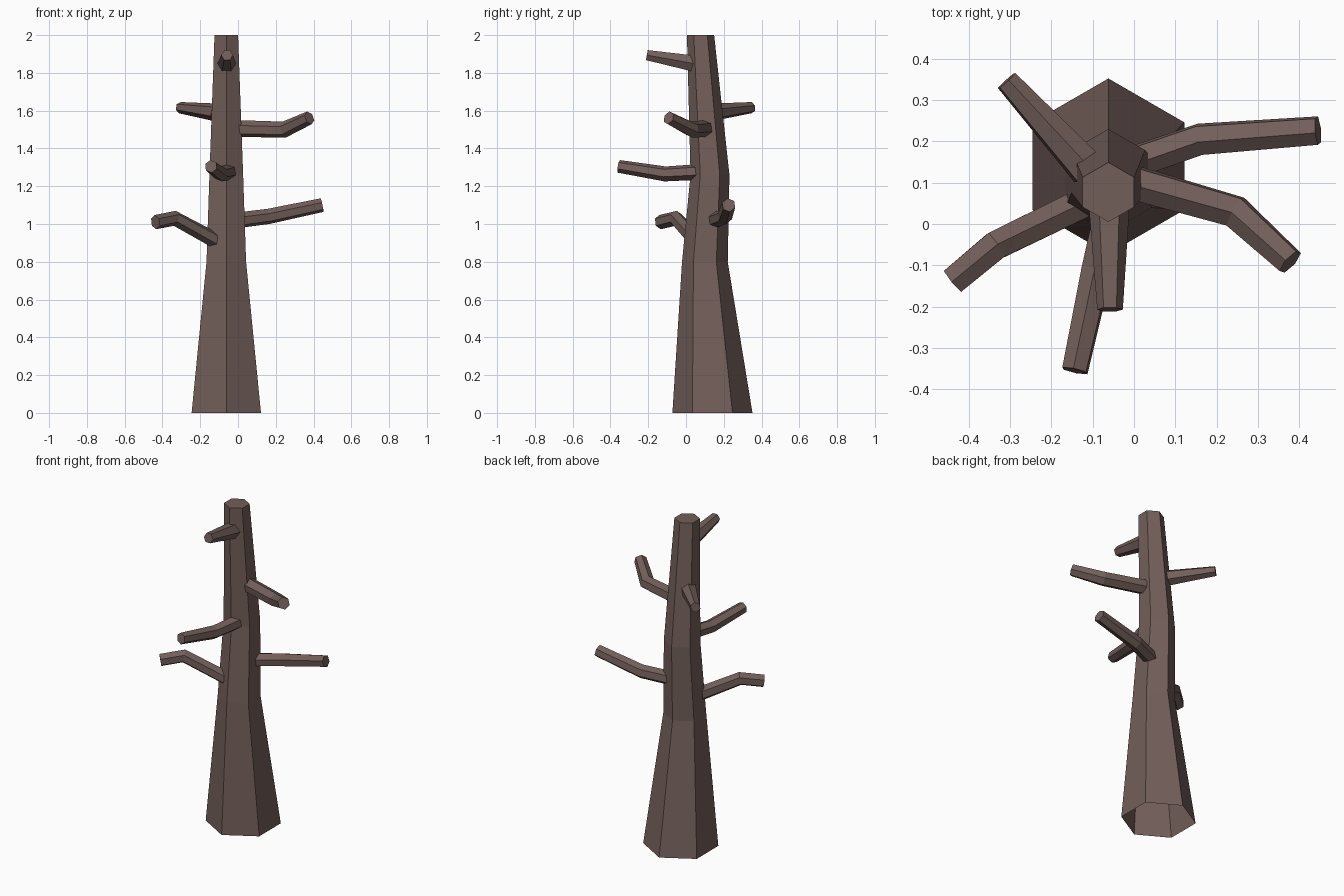
import bpy, bmesh, math
from mathutils import Vector

cube = bpy.data.objects.get("Cube")
if cube:
    bpy.data.objects.remove(cube, do_unlink=True)

bark = bpy.data.materials.new("brown bark")
bark.use_nodes = True
colour = (0.17, 0.114, 0.102, 1)
bark.diffuse_color = colour
bark.node_tree.nodes["Principled BSDF"].inputs["Base Color"].default_value = colour

UP = Vector((0, 0, 1))


def loft(name, rings, close_start=True):
    """Skin matching rings of points into a flat-faced tube."""
    bm = bmesh.new()
    loops = [[bm.verts.new(p) for p in ring] for ring in rings]
    n = len(loops[0])
    for a, b in zip(loops, loops[1:]):
        for i in range(n):
            j = (i + 1) % n
            bm.faces.new((a[i], a[j], b[j], b[i]))
    bm.faces.new(loops[-1])
    if close_start:
        bm.faces.new(loops[0][::-1])
        bmesh.ops.recalc_face_normals(bm, faces=bm.faces)
    mesh = bpy.data.meshes.new(name)
    bm.to_mesh(mesh)
    bm.free()
    mesh.materials.append(bark)
    obj = bpy.data.objects.new(name, mesh)
    bpy.context.collection.objects.link(obj)
    return obj


def hexagon(centre, radius, u, v, phase):
    angles = [math.radians(phase + 60 * i) for i in range(6)]
    return [Vector(centre) + radius * (math.cos(a) * u + math.sin(a) * v) for a in angles]


def branch(name, path, radii, phase):
    """Six-sided tapering tube along a bent path."""
    pts = [Vector(p) for p in path]
    rings = []
    for i, p in enumerate(pts):
        # each ring faces along the average of its neighbouring segments
        dirs = [(b - a).normalized() for a, b in zip(pts, pts[1:])][max(0, i - 1):i + 1]
        t = sum(dirs, Vector()).normalized()
        side = t.cross(UP).normalized()
        rings.append(hexagon(p, radii[i], side, side.cross(t), phase))
    return loft(name, rings)


# Trunk: crooked, tapering and open underneath (height, centre y, radius)
trunk_rings = [(0, 0.14, 0.212), (0.8, 0.10, 0.121), (1.26, 0.127, 0.103), (2, 0.077, 0.072)]
loft("trunk", [hexagon((-0.062, y, z), r, Vector((1, 0, 0)), Vector((0, 1, 0)), 30)
               for z, y, r in trunk_rings], close_start=False)

# Branches
branch("lower_left_branch",
       [(0.0, 0.15, 1.02), (0.16, 0.205, 1.04), (0.445, 0.226, 1.10)], (0.042, 0.041, 0.037), 22)
branch("upper_left_branch",
       [(0.0, 0.10, 1.505), (0.245, 0.03, 1.50), (0.378, -0.092, 1.562)], (0.045, 0.043, 0.036), 22)
branch("front_branch",
       [(-0.05, 0.06, 1.275), (-0.09, -0.11, 1.265), (-0.143, -0.355, 1.305)], (0.042, 0.040, 0.034), 22)
branch("lower_right_branch",
       [(-0.105, 0.06, 0.905), (-0.335, -0.052, 1.03), (-0.437, -0.137, 1.01)], (0.042, 0.040, 0.038), 30)
branch("back_right_stub",
       [(-0.11, 0.13, 1.59), (-0.308, 0.347, 1.616)], (0.048, 0.030), 22)
branch("top_front_stub",
       [(-0.06, 0.04, 1.85), (-0.058, -0.207, 1.894)], (0.049, 0.031), 0)
